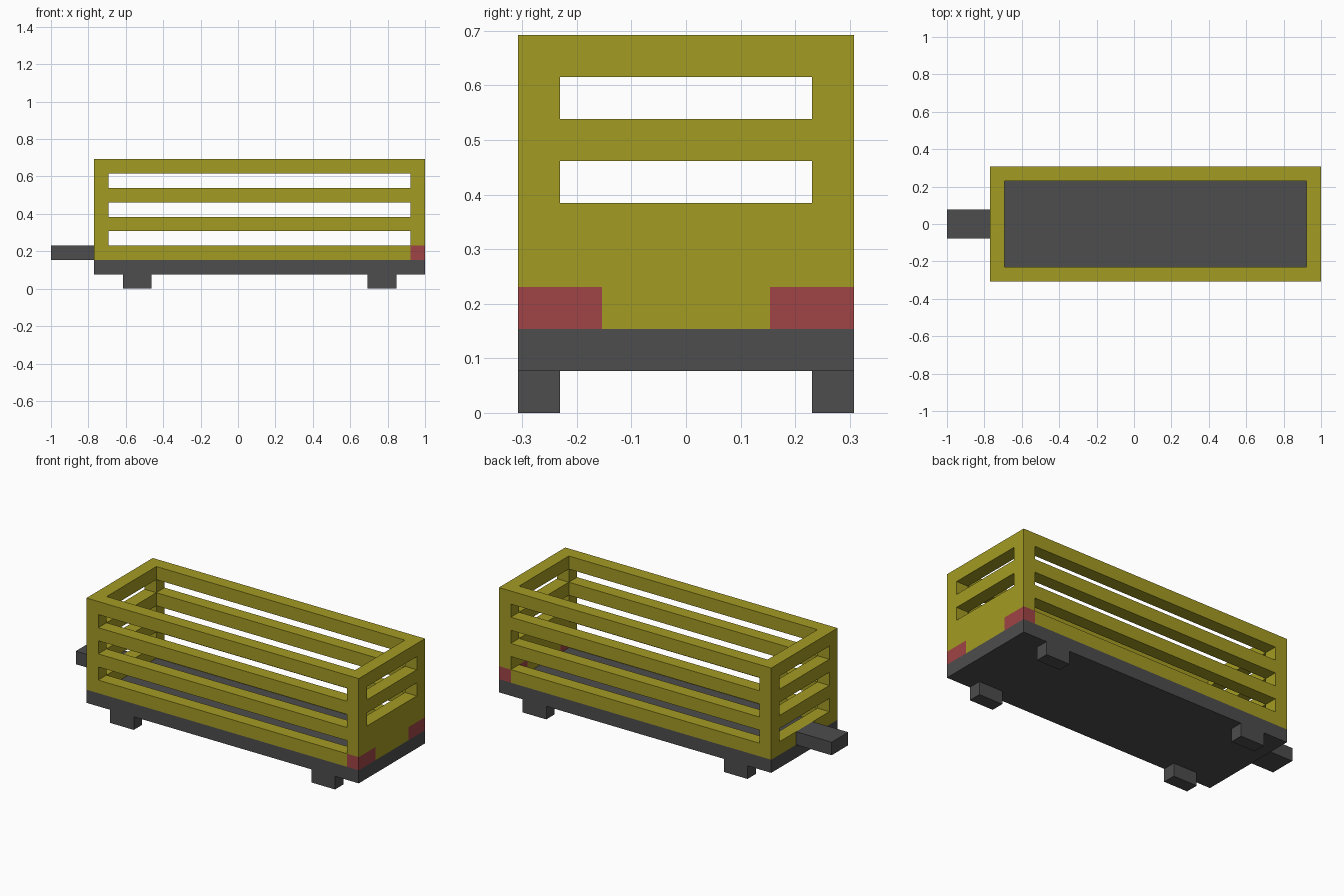
import bpy, bmesh
from itertools import product
from mathutils import Vector

if "Cube" in bpy.data.objects:
    bpy.data.objects.remove(bpy.data.objects["Cube"])

U = 2 / 26  # size of one block


def material(name, rgb):
    m = bpy.data.materials.new(name)
    m.diffuse_color = (*rgb, 1)
    m.use_nodes = True
    m.node_tree.nodes["Principled BSDF"].inputs["Base Color"].default_value = m.diffuse_color
    return m


yellow = material("olive_yellow", (0.366, 0.328, 0.017))
gray = material("dark_gray", (0.074, 0.074, 0.074))
red = material("lamp_red", (0.351, 0.058, 0.061))


def finish(name, bm, mat):
    me = bpy.data.meshes.new(name)
    bm.to_mesh(me)
    bm.free()
    me.materials.append(mat)
    ob = bpy.data.objects.new(name, me)
    bpy.context.collection.objects.link(ob)
    return ob


def box(name, x, y, z, mat):
    """Box from ranges given in block units."""
    bm = bmesh.new()
    bmesh.ops.create_cube(bm, size=1)
    for v in bm.verts:
        v.co = [((r[0] + r[1]) / 2 + c * (r[1] - r[0])) * U for r, c in zip((x, y, z), v.co)]
    return finish(name, bm, mat)


def cell_shell(name, cuts, solid, mat):
    """Closed shell around the solid cells of an uneven grid."""
    bm = bmesh.new()
    size = [len(c) - 1 for c in cuts]

    def filled(i):
        if any(k < 0 or k >= n for k, n in zip(i, size)):
            return False
        return solid(*[(c[k] + c[k + 1]) / 2 for c, k in zip(cuts, i)])

    for i in product(*map(range, size)):
        if not filled(i):
            continue
        for axis, side in product(range(3), (0, 1)):
            j = list(i)
            j[axis] += 2 * side - 1
            if filled(j):
                continue
            quad = []
            for a, b in ((0, 0), (1, 0), (1, 1), (0, 1)):
                k = list(i)
                k[axis] += side
                k[(axis + 1) % 3] += a
                k[(axis + 2) % 3] += b
                quad.append(bm.verts.new(Vector([c[n] for c, n in zip(cuts, k)]) * U))
            bm.faces.new(quad if side else quad[::-1])
    bmesh.ops.remove_doubles(bm, verts=bm.verts, dist=1e-5)
    return finish(name, bm, mat)


# Slatted walls: tailgate has two slots, the other sides three
def wall(x, y, z):
    front_end, tail, side = x < -9, x > 12, abs(y) > 3
    if not (front_end or tail or side):
        return False                       # open interior
    if tail and abs(y) > 2 and z < 3:
        return False                       # lamp pockets
    if side and (front_end or tail):
        return True                        # corner posts
    slot = int(z) in (3, 5, 7)
    return not slot or (tail and z < 5)


cell_shell("slatted_walls",
           ((-10, -9, 12, 13), (-4, -3, -2, 2, 3, 4), tuple(range(2, 10))),
           wall, yellow)

# Floor and hitch
box("floor", (-10, 13), (-4, 4), (1, 2), gray)
box("hitch", (-13, -10), (-1, 1), (2, 3), gray)

# Wheels and tail lamps, mirrored left and right
for s, label in ((-1, "near"), (1, "far")):
    y_wheel = sorted((3 * s, 4 * s))
    box("front_wheel_" + label, (-8, -6), y_wheel, (0, 1), gray)
    box("rear_wheel_" + label, (9, 11), y_wheel, (0, 1), gray)
    box("tail_lamp_" + label, (12, 13), sorted((2 * s, 4 * s)), (2, 3), red)
